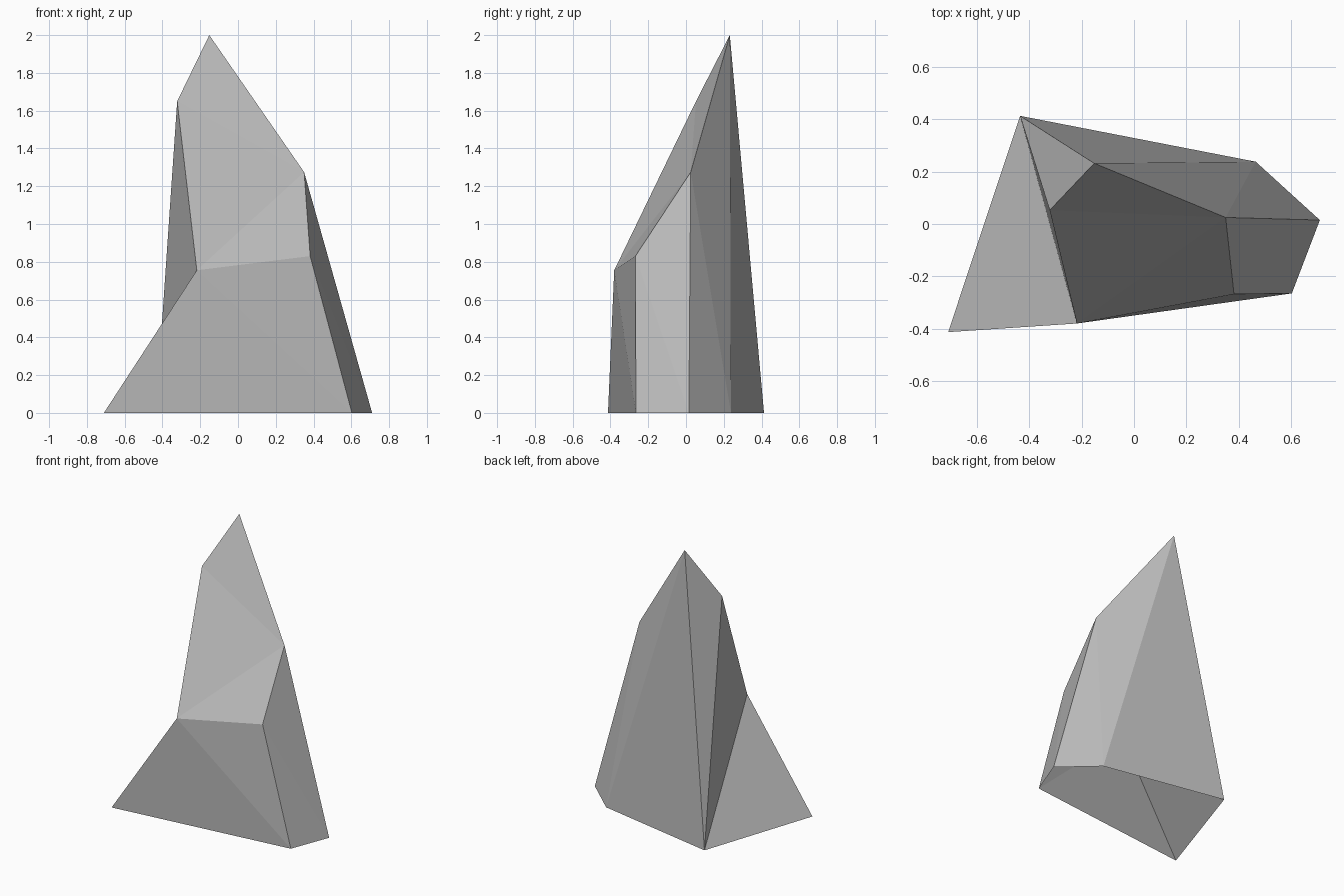
import bpy
import bmesh

cube = bpy.data.objects.get("Cube")
if cube:
    bpy.data.objects.remove(cube, do_unlink=True)


def make_material(name, colour):
    mat = bpy.data.materials.new(name)
    mat.use_nodes = True
    mat.diffuse_color = colour
    mat.node_tree.nodes["Principled BSDF"].inputs["Base Color"].default_value = colour
    return mat


# Corners of the ground outline and of the upper crags
corners = {
    "front_foot": (-0.71, -0.413, 0),
    "side_foot": (0.603, -0.265, 0),
    "tip_foot": (0.71, 0.015, 0),
    "back_foot": (0.465, 0.238, 0),
    "far_foot": (-0.435, 0.413, 0),
    "front_ledge": (-0.218, -0.38, 0.755),
    "side_ledge": (0.382, -0.268, 0.83),
    "shoulder": (0.35, 0.025, 1.275),
    "notch": (-0.322, 0.053, 1.65),
    "peak": (-0.152, 0.232, 2),
}

# Flat facets, open underneath
facets = [
    # lower front slope
    "front_foot side_foot front_ledge",
    "side_foot side_ledge front_ledge",
    # upper front slope
    "front_ledge side_ledge shoulder",
    "front_ledge shoulder notch",
    "notch shoulder peak",
    # narrow end
    "side_foot tip_foot side_ledge",
    "tip_foot shoulder side_ledge",
    # back
    "tip_foot back_foot shoulder",
    "back_foot peak shoulder",
    "back_foot far_foot peak",
    # wide end
    "far_foot notch peak",
    "far_foot front_ledge notch",
    "far_foot front_foot front_ledge",
]

bm = bmesh.new()
verts = {name: bm.verts.new(co) for name, co in corners.items()}
for facet in facets:
    bm.faces.new([verts[name] for name in facet.split()])
bm.normal_update()

mesh = bpy.data.meshes.new("rock")
bm.to_mesh(mesh)
bm.free()
mesh.materials.append(make_material("stone grey", (0.5, 0.5, 0.5, 1)))
rock = bpy.data.objects.new("rock", mesh)
bpy.context.scene.collection.objects.link(rock)
